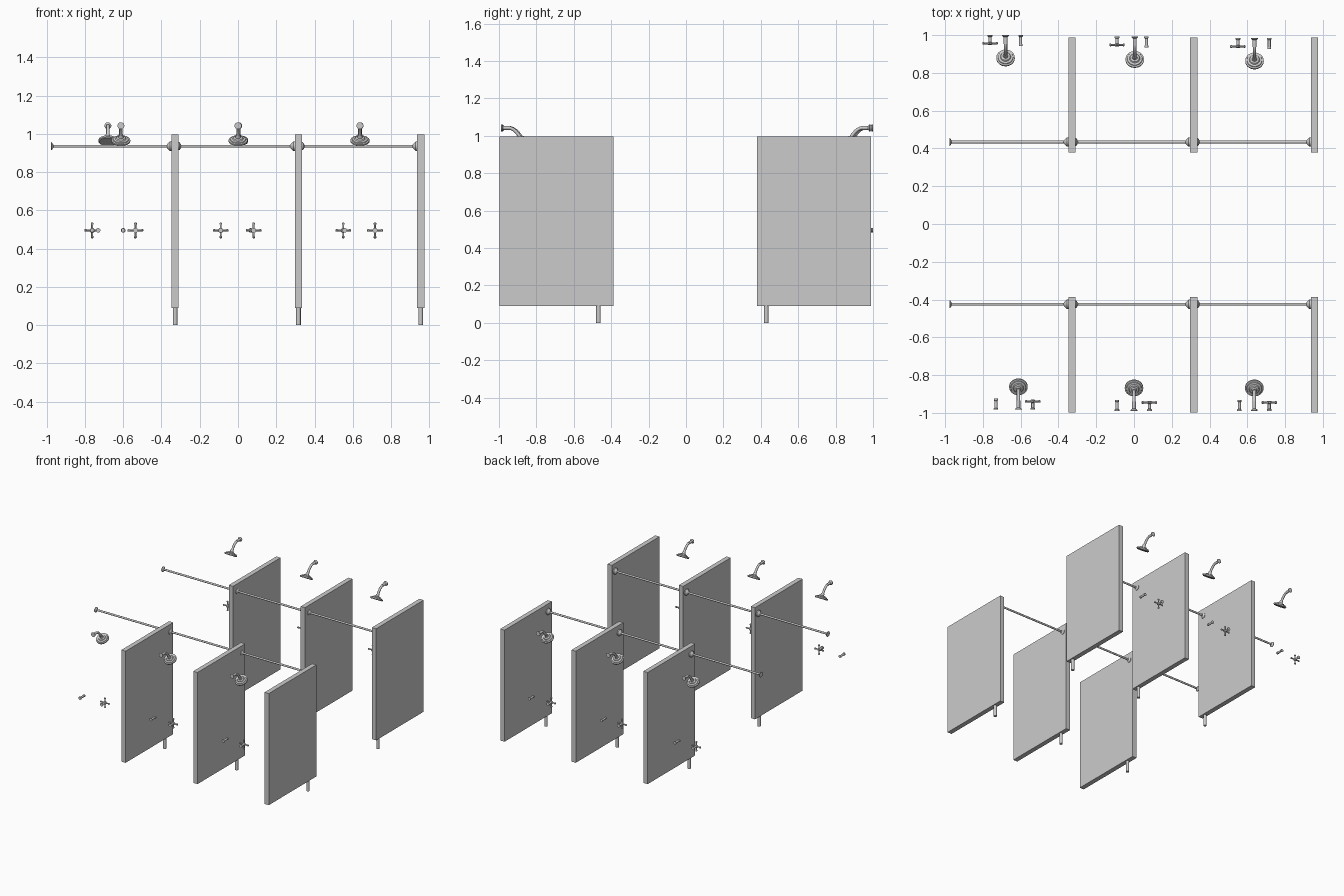
import bpy, bmesh, math
from mathutils import Matrix, Vector

if "Cube" in bpy.data.objects:
    bpy.data.objects.remove(bpy.data.objects["Cube"])


def finish(ob):
    bpy.ops.object.select_all(action='DESELECT')
    ob.select_set(True)
    bpy.context.view_layer.objects.active = ob
    bpy.ops.object.shade_smooth_by_angle(angle=math.radians(35))


def mesh_object(name, bm):
    bmesh.ops.remove_doubles(bm, verts=bm.verts, dist=1e-5)
    bmesh.ops.recalc_face_normals(bm, faces=bm.faces)
    me = bpy.data.meshes.new(name)
    bm.to_mesh(me)
    bm.free()
    ob = bpy.data.objects.new(name, me)
    bpy.context.collection.objects.link(ob)
    return ob


def lathe(bm, profile, origin, axis, sides=24):
    """Revolve (radius, height) points around an axis starting at origin."""
    m = Matrix.Translation(origin) @ Vector(axis).to_track_quat('Z', 'Y').to_matrix().to_4x4()
    verts = [bm.verts.new(m @ Vector((r, 0, h))) for r, h in profile]
    edges = [bm.edges.new(p) for p in zip(verts, verts[1:])]
    bmesh.ops.spin(bm, geom=verts + edges, cent=origin, axis=Vector(axis).normalized(),
                   angle=2 * math.pi, steps=sides, use_merge=True)


def box(name, lo, hi):
    bm = bmesh.new()
    bmesh.ops.create_cube(bm, size=1)
    lo, hi = Vector(lo), Vector(hi)
    for v in bm.verts:
        v.co = (lo + hi) / 2 + Vector(a * b for a, b in zip(v.co, hi - lo))
    return mesh_object(name, bm)


def turned(name, profile, origin, axis, sides=24):
    bm = bmesh.new()
    lathe(bm, profile, Vector(origin), axis, sides)
    ob = mesh_object(name, bm)
    finish(ob)


def tube(name, points, radius):
    """Smooth bent pipe through the points."""
    cu = bpy.data.curves.new(name, 'CURVE')
    cu.dimensions = '3D'
    cu.bevel_depth = radius
    cu.bevel_resolution = 4
    cu.use_fill_caps = True
    sp = cu.splines.new('BEZIER')
    sp.bezier_points.add(len(points) - 1)
    for bp, p in zip(sp.bezier_points, points):
        bp.co = p
        bp.handle_left_type = bp.handle_right_type = 'AUTO'
    sp.resolution_u = 6
    ob = bpy.data.objects.new(name, cu)
    bpy.context.collection.objects.link(ob)


HEAD = [(0, -.008), (.044, -.008), (.049, -.004), (.049, .004), (.041, .006), (.039, .010),
        (.028, .012), (.024, .018), (.014, .020), (.012, .034), (0, .034)]
STUB = [(0, 0), (.012, 0), (.012, .006), (.008, .010), (.008, .046), (.010, .048), (.010, .058), (0, .058)]
STEM = [(0, 0), (.013, 0), (.013, .006), (.008, .011), (.008, .036), (.013, .039), (.013, .048), (.009, .053), (0, .053)]
SPOKE = [(0, 0), (.005, 0), (.005, .030), (.007, .032), (.007, .038), (.004, .041), (0, .041)]
FLANGE = [(0, 0), (.018, 0), (.018, .004), (.010, .011), (.010, .048), (0, .048)]


def shower(label, x, wall, s):
    """s = +1 for the back wall, -1 for the front wall."""
    # bent arm with wall flange
    path = [(.0, 1.042), (.045, 1.042), (.068, 1.032), (.090, 1.010), (.108, .983)]
    tube(label + "_shower_arm", [(x, wall - s * w, z) for w, z in path], .009)
    turned(label + "_arm_flange", FLANGE, (x, wall, 1.042), (0, -s, 0))
    # tilted spray head
    turned(label + "_shower_head", HEAD, (x, wall - s * .121, .964), (0, s * .5, .866), 32)


def valve(label, x, wall, s):
    z = .495
    bm = bmesh.new()
    lathe(bm, STEM, Vector((x, wall, z)), (0, -s, 0))
    # four-spoke handle
    for d in ((1, 0, 0), (-1, 0, 0), (0, 0, 1), (0, 0, -1)):
        lathe(bm, SPOKE, Vector((x, wall - s * .044, z)), d, 12)
    finish(mesh_object(label + "_cross_handle", bm))


PANELS = (-.329, .316, .955)
T = .019
# side: sign, panel y range, leg y, rail y, then (shower x, valve x, stub x, wall y) per bay
SIDES = (
    ("back", 1, (.379, .988), .429, .434,
     ((-.68, -.762, -.600, 1.0), (.004, -.090, .066, .992), (.638, .550, .716, .984))),
    ("front", -1, (-.997, -.387), -.468, -.425,
     ((-.612, -.536, -.731, -.983), (0, .082, -.090, -.989), (.637, .716, .558, -.989))),
)

for side, s, (y0, y1), leg_y, rail_y, bays in SIDES:
    start = -.978
    for i, (px, bay) in enumerate(zip(PANELS, bays)):
        label = f"{side}_{i + 1}"
        # divider panel and its foot
        box(label + "_panel", (px - T, y0, .09), (px + T, y1, .995))
        turned(label + "_leg", [(0, 0), (.012, 0), (.012, .095), (0, .095)], (px, leg_y, 0), (0, 0, 1))
        # curtain rail with flared ends
        n = px - T - start
        rail = [(0, 0), (.021, 0), (.021, .004), (.012, .010), (.0075, .013),
                (.0075, n - .024), (.011, n - .022), (.025, n - .008), (.025, n), (0, n)]
        turned(label + "_curtain_rail", rail, (start, rail_y, .935), (1, 0, 0))
        start = px + T
        # plumbing on the wall side
        sx, vx, tx, wall = bay
        shower(label, sx, wall, s)
        valve(label, vx, wall, s)
        turned(label + "_valve_stub", STUB, (tx, wall, .495), (0, -s, 0))
